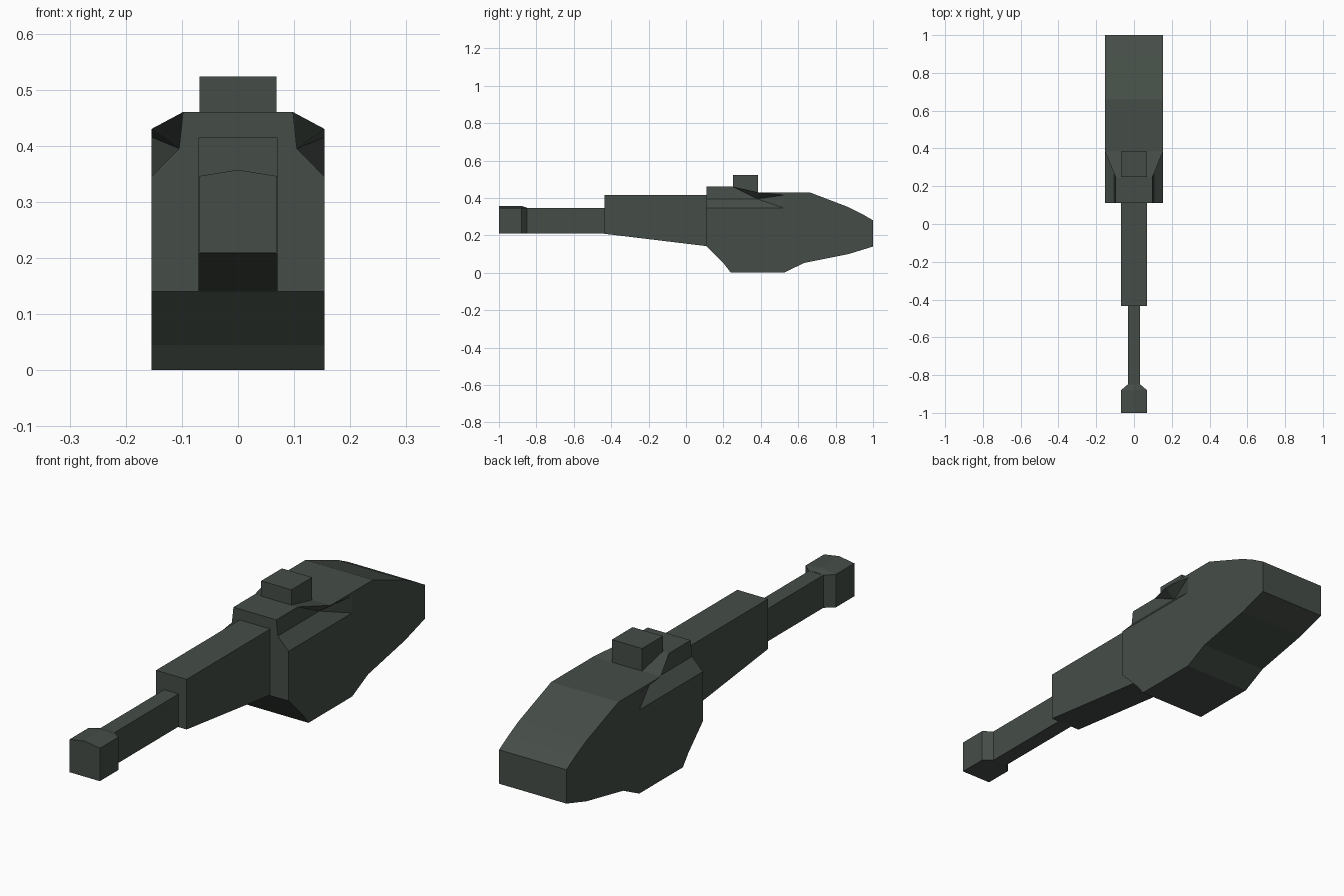
import bpy, bmesh

if "Cube" in bpy.data.objects:
    bpy.data.objects.remove(bpy.data.objects["Cube"])

mat = bpy.data.materials.new("dark_green_grey")
mat.diffuse_color = (0.06, 0.075, 0.064, 1)
mat.use_nodes = True
mat.node_tree.nodes["Principled BSDF"].inputs["Base Color"].default_value = mat.diffuse_color


def finish(name, bm):
    bmesh.ops.remove_doubles(bm, verts=bm.verts, dist=1e-5)
    bmesh.ops.recalc_face_normals(bm, faces=bm.faces)
    me = bpy.data.meshes.new(name)
    bm.to_mesh(me)
    bm.free()
    me.materials.append(mat)
    ob = bpy.data.objects.new(name, me)
    bpy.context.collection.objects.link(ob)
    return ob


def loft(name, sections):
    """Join matching (x, z) rings placed at given y, with capped ends."""
    bm = bmesh.new()
    rings = [[bm.verts.new((x, y, z)) for x, z in pts] for y, pts in sections]
    n = len(rings[0])
    for a, b in zip(rings, rings[1:]):
        for i in range(n):
            j = (i + 1) % n
            bm.faces.new((a[i], a[j], b[j], b[i]))
    bm.faces.new(rings[0])
    bm.faces.new(rings[-1])
    return finish(name, bm)


def rect(w, z0, z1):
    return [(-w, z0), (w, z0), (w, z1), (-w, z1)]


def house(w, z0, z1, ridge):
    return [(-w, z0), (w, z0), (w, z1), (0, ridge), (-w, z1)]


# Main body: side outline (y, z), from lower front round the rear to the top
W = 0.154
outline = [(.11, .14), (.205, .045), (.24, 0), (.525, 0), (.63, .052),
           (.87, .10), (1, .14), (1, .28), (.94, .315), (.87, .35),
           (.66, .43), (.385, .43)]
bm = bmesh.new()


def pair(x, y, z):
    return bm.verts.new((x, y, z)), bm.verts.new((-x, y, z))


side = [pair(W, y, z) for y, z in outline]
start, top = side[0], side[-1]
# Recessed shoulder beside the raised front deck
end_hi, end_lo, front_lo = pair(W, .525, .415), pair(W, .525, .345), pair(W, .11, .345)
ledge_back, ledge_front = pair(.105, .38, .395), pair(.105, .11, .395)
deck_back, deck_front = pair(.098, .25, .46), pair(.098, .11, .46)

shoulder = [side + [end_hi, end_lo, front_lo],
            [front_lo, end_lo, ledge_back, ledge_front],
            [end_lo, end_hi, ledge_back],
            [end_hi, top, ledge_back],
            [top, deck_back, ledge_back],
            [deck_back, deck_front, ledge_front],
            [deck_back, ledge_front, ledge_back]]
for s in (0, 1):
    for f in shoulder:
        bm.faces.new([p[s] for p in f])
# Strips across the body, then the front plate
loop = side + [deck_back, deck_front]
for a, b in zip(loop, loop[1:]):
    bm.faces.new((a[0], b[0], b[1], a[1]))
front = [start, front_lo, ledge_front, deck_front]
bm.faces.new([p[0] for p in front] + [p[1] for p in reversed(front)])
finish("turret_body", bm)

# Tapered shroud, barrel, muzzle block and roof box
loft("barrel_shroud", [(-.435, rect(.07, .208, .415)), (.112, rect(.07, .142, .415))])
loft("barrel", [(-.86, rect(.033, .21, .345)), (-.43, rect(.033, .21, .345))])
loft("muzzle", [(-1, house(.069, .21, .346, .357)),
                (-.88, house(.069, .21, .346, .357)),
                (-.85, house(.034, .21, .345, .347))])
loft("roof_box", [(.25, rect(.069, .42, .523)), (.385, rect(.069, .42, .523))])
